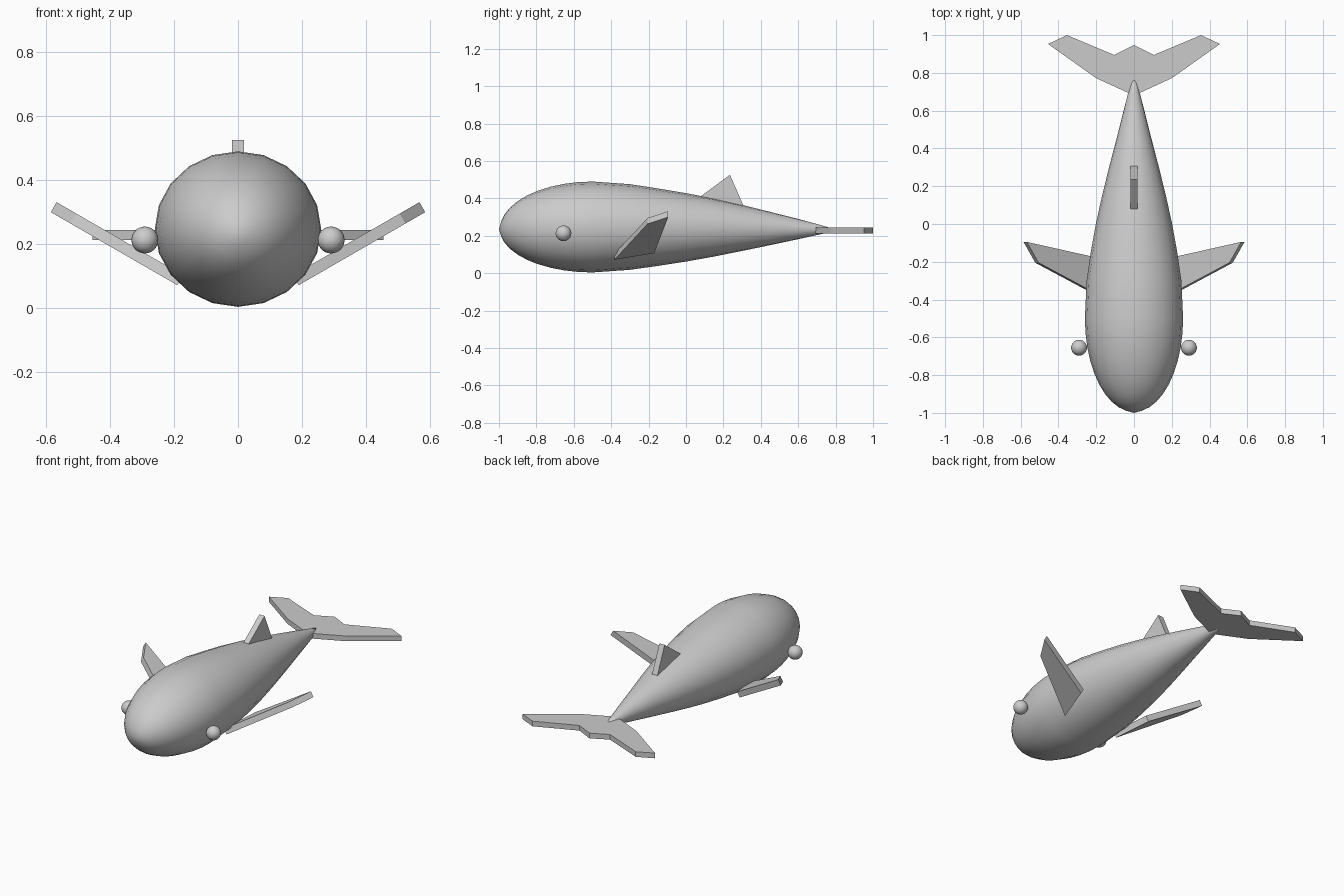
import bpy, bmesh
from math import sin, cos, pi, radians
from mathutils import Vector

if "Cube" in bpy.data.objects:
    bpy.data.objects.remove(bpy.data.objects["Cube"])


def finish(name, bm, smooth=False):
    bmesh.ops.recalc_face_normals(bm, faces=bm.faces)
    mesh = bpy.data.meshes.new(name)
    bm.to_mesh(mesh)
    bm.free()
    for p in mesh.polygons:
        p.use_smooth = smooth
    obj = bpy.data.objects.new(name, mesh)
    bpy.context.collection.objects.link(obj)
    return obj


def plate(name, points, offset):
    """Flat outline in 3D, thickened along an offset vector."""
    bm = bmesh.new()
    face = bm.faces.new([bm.verts.new(p) for p in points])
    new = bmesh.ops.extrude_face_region(bm, geom=[face])["geom"]
    bmesh.ops.translate(bm, vec=offset,
                        verts=[v for v in new if isinstance(v, bmesh.types.BMVert)])
    return finish(name, bm)


# Body: lofted elliptical rings (y, half width, half height, centre z)
SIDES = 20
rings = []
for i in range(1, 11):
    a = i / 10 * pi / 2
    rings.append((-0.5 - 0.495 * cos(a), 0.26 * sin(a), 0.243 * sin(a), 0.235 + 0.012 * sin(a)))
rings += [(-0.3, 0.251, 0.229, 0.247), (-0.15, 0.229, 0.207, 0.246),
          (0, 0.202, 0.183, 0.245), (0.15, 0.169, 0.155, 0.244),
          (0.3, 0.132, 0.123, 0.242), (0.45, 0.093, 0.089, 0.239),
          (0.6, 0.055, 0.054, 0.236), (0.71, 0.027, 0.027, 0.233),
          (0.765, 0.013, 0.013, 0.231)]
bm = bmesh.new()
loops = []
for y, rx, rz, zc in rings:
    loops.append([bm.verts.new((rx * sin(2 * pi * k / SIDES), y,
                                zc + rz * cos(2 * pi * k / SIDES))) for k in range(SIDES)])
for a, b in zip(loops, loops[1:]):
    for k in range(SIDES):
        n = (k + 1) % SIDES
        bm.faces.new((a[k], a[n], b[n], b[k]))
nose = bm.verts.new((0, -1, 0.235))
for k in range(SIDES):
    bm.faces.new((loops[0][k], nose, loops[0][(k + 1) % SIDES]))
bm.faces.new(loops[-1])
body = finish("body", bm, True)

# Side fins (raised 30 degrees) and eyes, one per side
fin_outline = [(0.19, -0.383), (0.523, -0.205), (0.585, -0.095), (0.25, -0.17)]
for side, s in (("left", 1), ("right", -1)):
    pts = [(s * x, y, 0.30 + (x - 0.585) * 0.577) for x, y in fin_outline]
    plate(side + "_side_fin", pts, Vector((-s * sin(radians(30)), 0, cos(radians(30)))) * 0.036)
    bm = bmesh.new()
    bmesh.ops.create_uvsphere(bm, u_segments=24, v_segments=14, radius=0.042)
    bmesh.ops.translate(bm, verts=bm.verts, vec=(s * 0.291, -0.655, 0.213))
    finish(side + "_eye", bm, True)

# Tail fluke: half outline mirrored across x = 0
half = [(0.2, 0.772), (0.455, 0.953), (0.355, 1.0), (0.105, 0.895)]
outline = [(0, 0.68)] + half + [(0, 0.947)] + [(-x, y) for x, y in reversed(half)]
plate("tail_fluke", [(x, y, 0.213) for x, y in outline], Vector((0, 0, 0.032)))

# Back fin
profile = [(0.07, 0.38), (0.08, 0.412), (0.235, 0.526), (0.312, 0.35), (0.3, 0.32)]
plate("back_fin", [(-0.018, y, z) for y, z in profile], Vector((0.036, 0, 0)))
